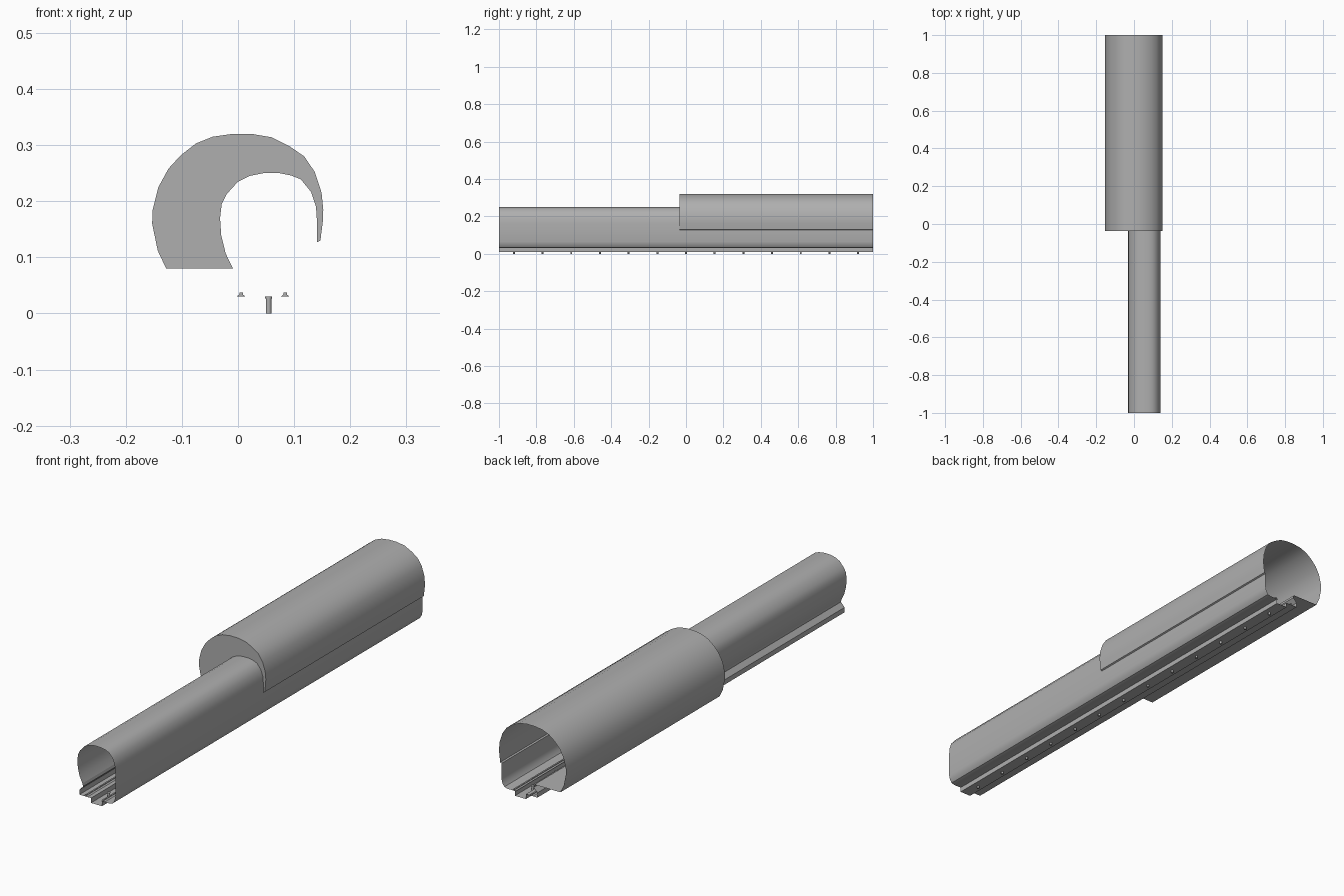
import bpy, bmesh

if "Cube" in bpy.data.objects:
    bpy.data.objects.remove(bpy.data.objects["Cube"])

Y_FRONT, Y_STEP, Y_BACK = -1.0, -0.036, 1.0

# Dark grey concrete shared by all parts
concrete = bpy.data.materials.new("dark_grey")
concrete.diffuse_color = (.43, .43, .43, 1)
concrete.use_nodes = True
concrete.node_tree.nodes["Principled BSDF"].inputs["Base Color"].default_value = concrete.diffuse_color


def finish(name, bm, angle=0.6):
    mesh = bpy.data.meshes.new(name)
    bm.to_mesh(mesh)
    bm.free()
    mesh.materials.append(concrete)
    obj = bpy.data.objects.new(name, mesh)
    bpy.context.collection.objects.link(obj)
    bpy.ops.object.select_all(action='DESELECT')
    obj.select_set(True)
    bpy.context.view_layer.objects.active = obj
    bpy.ops.object.shade_smooth_by_angle(angle=angle)
    return obj


def sweep(name, profile, y0, y1, solid=False):
    """Extrude an x-z profile (listed clockwise) along y as a sheet or a solid bar."""
    bm = bmesh.new()
    a = [bm.verts.new((x, y0, z)) for x, z in profile]
    b = [bm.verts.new((x, y1, z)) for x, z in profile]
    n = len(profile)
    for i in range(n if solid else n - 1):
        j = (i + 1) % n
        bm.faces.new((a[i], a[j], b[j], b[i]))
    if solid:
        bm.faces.new(a[::-1])
        bm.faces.new(b)
        bmesh.ops.recalc_face_normals(bm, faces=bm.faces)
    return finish(name, bm)


# Narrow vault, from left foot over the top to the right side
inner = [(-.009, .08), (-.022, .107), (-.03, .14), (-.032, .17), (-.029, .195),
         (-.02, .213), (0, .235), (.02, .245), (.045, .25), (.075, .25),
         (.095, .246), (.112, .239), (.13, .217), (.139, .19), (.141, .16),
         (.141, .127)]
# Wide vault, from left foot to the small ledge on the right
outer = [(-.128, .08), (-.143, .112), (-.153, .16), (-.152, .185), (-.142, .225),
         (-.124, .258), (-.102, .282), (-.075, .303), (-.045, .315), (-.01, .32),
         (.025, .32), (.06, .314), (.092, .298), (.118, .28), (.137, .252),
         (.149, .215), (.152, .185), (.151, .162), (.148, .14), (.147, .13),
         (.141, .127)]
# Track bed: right wall, drain channel, left ledge
bed = [(.141, .127), (.141, .065), (.137, .047), (.128, .034), (.115, .03),
       (.08, .03), (.08, .01), (.03, .01), (.03, .03), (-.023, .03),
       (-.023, .05), (-.006, .068), (-.009, .08)]

sweep("narrow_vault", inner, Y_FRONT, Y_STEP)
sweep("track_bed", bed, Y_FRONT, Y_BACK)
sweep("wide_vault", outer, Y_STEP, Y_BACK)
sweep("platform_floor", [(-.009, .08), (-.128, .08)], Y_STEP, Y_BACK)

# Crescent wall where the vault widens
bm = bmesh.new()
ring = outer + inner[-2::-1]
face = bm.faces.new([bm.verts.new((x, Y_STEP, z)) for x, z in ring])
face.normal_update()
if face.normal.y > 0:
    face.normal_flip()
bmesh.ops.triangulate(bm, faces=[face])
finish("step_wall", bm)

# Two rails with a sloped foot and an upright head
half = [(-.008, .03), (-.003, .034), (-.003, .037)]
rail = half + [(-x, z) for x, z in reversed(half)]
for side, cx in (("left", .0055), ("right", .084)):
    sweep(side + "_rail", [(cx + x, z) for x, z in rail], Y_FRONT, Y_BACK, True)

# Drain pipes with a wider collar, spaced along the channel
bm = bmesh.new()
for i in range(13):
    y = -.92 + i * 1.84 / 12
    for r, z0, z1 in ((.005, 0, .027), (.0065, .027, .03)):
        new = bmesh.ops.create_cone(bm, cap_ends=True, segments=12, radius1=r,
                                    radius2=r, depth=z1 - z0)["verts"]
        bmesh.ops.translate(bm, verts=new, vec=(.0545, y, (z0 + z1) / 2))
finish("drain_pipes", bm)
